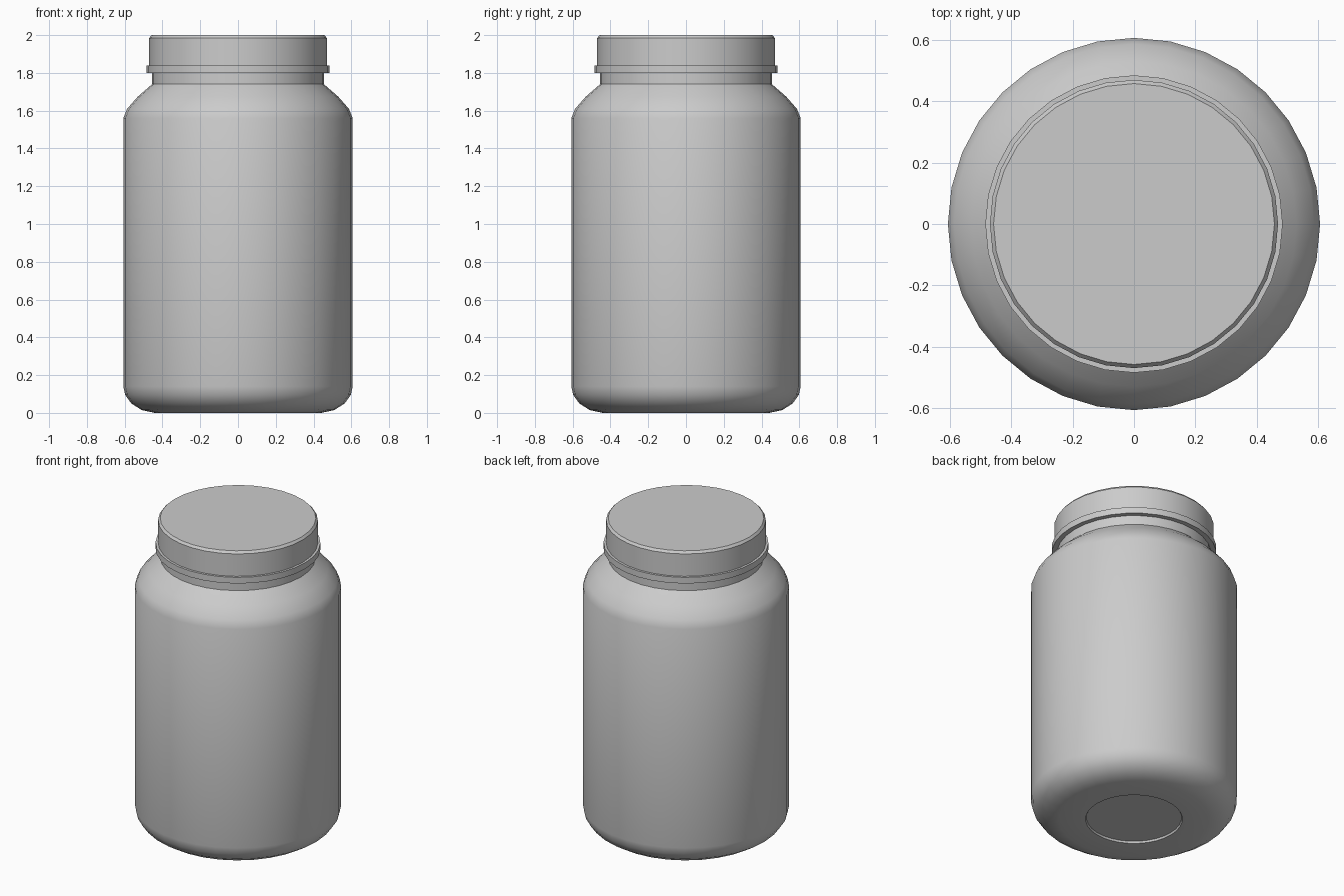
import bpy
import bmesh
from math import cos, sin, pi, radians

if "Cube" in bpy.data.objects:
    bpy.data.objects.remove(bpy.data.objects["Cube"], do_unlink=True)

SIDES = 32

grey = bpy.data.materials.new("plain grey")
grey.use_nodes = True
colour = (0.6, 0.6, 0.6, 1)
grey.diffuse_color = colour
grey.node_tree.nodes["Principled BSDF"].inputs["Base Color"].default_value = colour


def lathe(name, profile):
    """Turn a (radius, height) profile around z, closing both ends."""
    bm = bmesh.new()
    rings = [[bm.verts.new((r * cos(2 * pi * i / SIDES), r * sin(2 * pi * i / SIDES), z))
              for i in range(SIDES)] for r, z in profile]
    for low, high in zip(rings, rings[1:]):
        for i in range(SIDES):
            j = (i + 1) % SIDES
            bm.faces.new((low[i], low[j], high[j], high[i]))
    bm.faces.new(rings[0][::-1])
    bm.faces.new(rings[-1])
    mesh = bpy.data.meshes.new(name)
    bm.to_mesh(mesh)
    bm.free()
    mesh.materials.append(grey)
    obj = bpy.data.objects.new(name, mesh)
    bpy.context.collection.objects.link(obj)
    bpy.ops.object.select_all(action="DESELECT")
    obj.select_set(True)
    bpy.context.view_layer.objects.active = obj
    bpy.ops.object.shade_smooth_by_angle(angle=radians(35))
    return obj


# Jar: recessed base, rounded heel, straight wall, rounded shoulder, neck
lathe("jar_body", [
    (0.28, 0.012), (0.285, 0), (0.44, 0), (0.51, 0.015), (0.565, 0.05),
    (0.597, 0.095), (0.607, 0.14), (0.607, 1.56), (0.587, 1.61),
    (0.53, 1.675), (0.455, 1.74), (0.455, 1.81)])

# Lid: flared rim, straight skirt, small top chamfer
lathe("lid", [
    (0.455, 1.80), (0.485, 1.80), (0.485, 1.84), (0.47, 1.84),
    (0.47, 1.985), (0.458, 2.0)])
